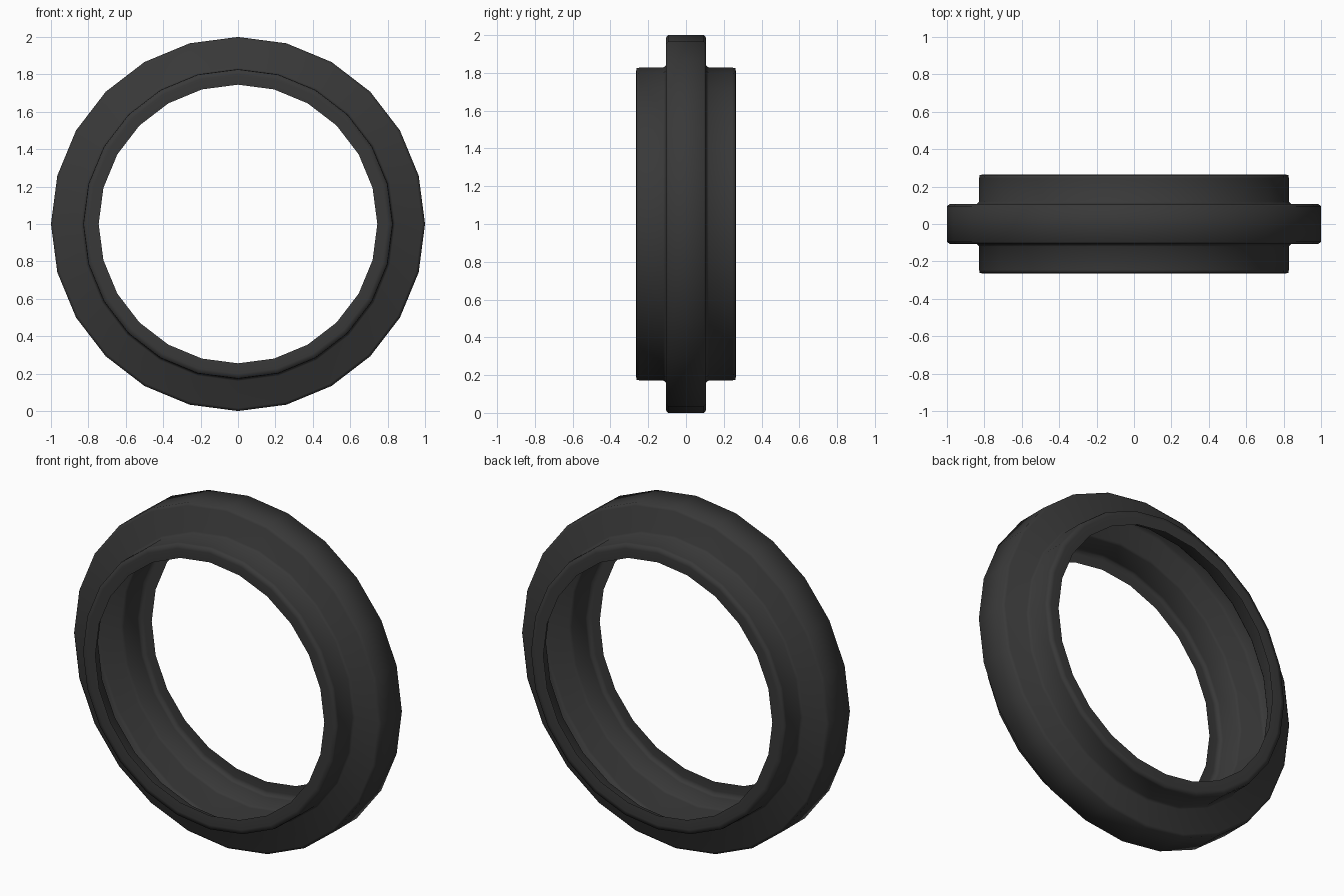
import bpy, bmesh, math

if "Cube" in bpy.data.objects:
    bpy.data.objects.remove(bpy.data.objects["Cube"])

SIDES = 24

# Half cross-section (radius, y) of the hollow tyre shell, from bead to tread
half = [(0.745, -0.262), (0.80, -0.265), (0.825, -0.262), (0.828, -0.245),
        (0.828, -0.12), (0.84, -0.107), (0.985, -0.107), (1.0, -0.095)]
profile = half + [(r, -y) for r, y in reversed(half)]

# Spin the section around the y axis
bm = bmesh.new()
rings = []
for r, y in profile:
    rings.append([bm.verts.new((r * math.sin(2 * math.pi * i / SIDES), y,
                                1 + r * math.cos(2 * math.pi * i / SIDES)))
                  for i in range(SIDES)])
for a, b in zip(rings, rings[1:]):
    for i in range(SIDES):
        j = (i + 1) % SIDES
        f = bm.faces.new((a[i], b[i], b[j], a[j]))
        f.smooth = True

# Point the normals outwards, judged by the tread
bm.normal_update()
tread = max(bm.faces, key=lambda f: f.calc_center_median().z)
if tread.normal.z < 0:
    bmesh.ops.reverse_faces(bm, faces=bm.faces[:])

mesh = bpy.data.meshes.new("tyre")
bm.to_mesh(mesh)
bm.free()
tyre = bpy.data.objects.new("tyre", mesh)
bpy.context.collection.objects.link(tyre)

# Black rubber
rubber = bpy.data.materials.new("black_rubber")
rubber.diffuse_color = (0.04, 0.04, 0.04, 1)
rubber.use_nodes = True
rubber.node_tree.nodes["Principled BSDF"].inputs["Base Color"].default_value = rubber.diffuse_color
mesh.materials.append(rubber)
